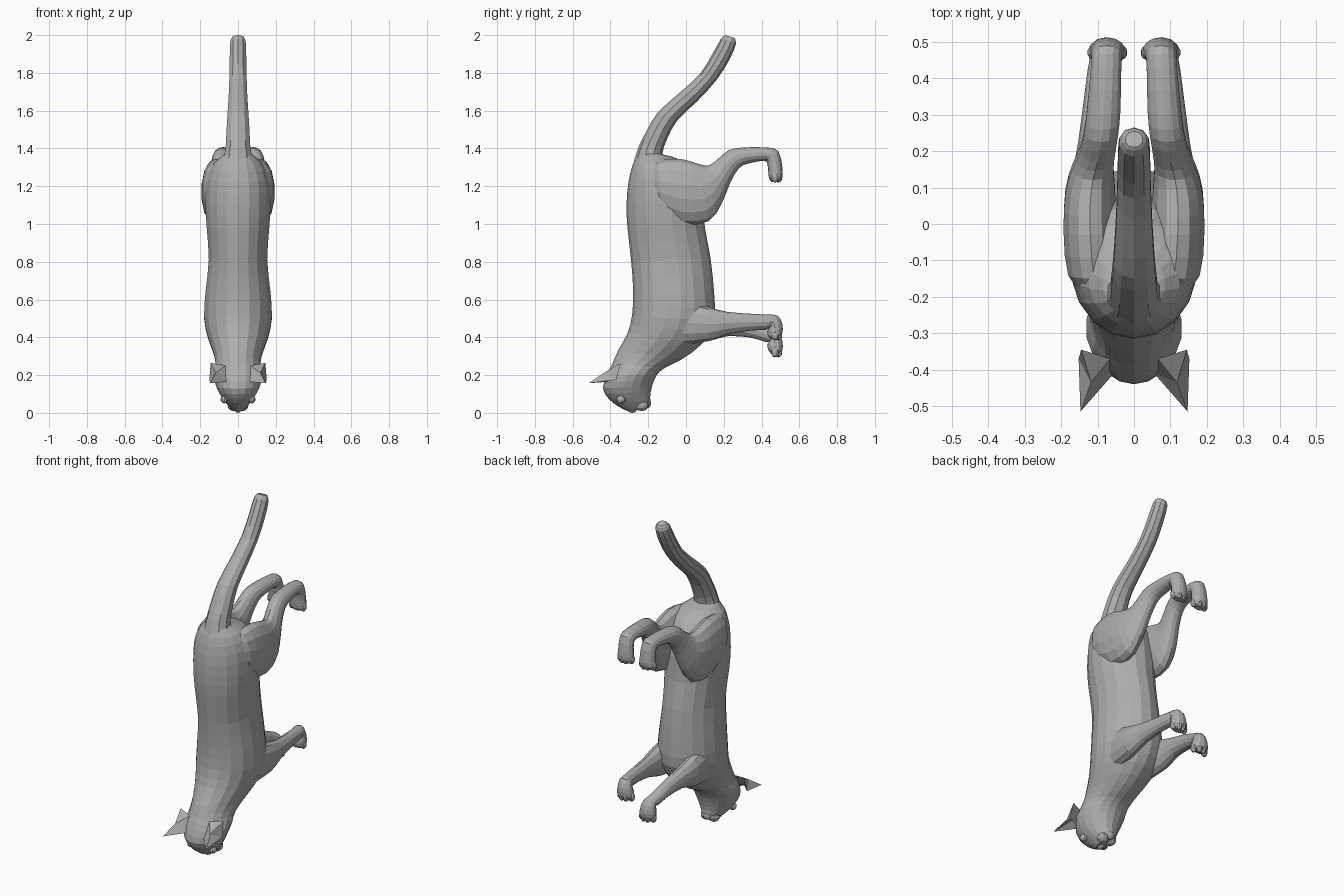
import bpy, bmesh, math
from mathutils import Vector

grey = bpy.data.materials.new("grey_fur")
grey.diffuse_color = (0.42, 0.42, 0.42, 1)


def finish(name, bm):
    bmesh.ops.recalc_face_normals(bm, faces=bm.faces)
    me = bpy.data.meshes.new(name)
    bm.to_mesh(me)
    bm.free()
    me.materials.append(grey)
    ob = bpy.data.objects.new(name, me)
    bpy.context.collection.objects.link(ob)
    return ob


def refine(rings):
    """Insert one smooth in-between ring per gap."""
    out = []
    for i in range(len(rings) - 1):
        p0, p1 = rings[max(i - 1, 0)], rings[i]
        p2, p3 = rings[i + 1], rings[min(i + 2, len(rings) - 1)]
        out.append(p1)
        out.append(tuple((9 * (b + c) - a - d) / 16 for a, b, c, d in zip(p0, p1, p2, p3)))
    return out + [rings[-1]]


def loft(name, rings, sides=14, sx=1):
    """Skin oval rings; each is (y, z) of one edge, (y, z) of the other, centre x, half width."""
    bm = bmesh.new()
    loops = []
    for ya, za, yb, zb, x, w in refine(rings):
        mid = Vector((sx * x, (ya + yb) / 2, (za + zb) / 2))
        half = Vector((0, (ya - yb) / 2, (za - zb) / 2))
        loops.append([bm.verts.new(mid + half * math.cos(t) + Vector((w * math.sin(t), 0, 0)))
                      for t in (2 * math.pi * k / sides for k in range(sides))])
    for a, b in zip(loops, loops[1:]):
        for k in range(sides):
            j = (k + 1) % sides
            bm.faces.new((a[k], a[j], b[j], b[k]))
    bm.faces.new(loops[0])
    bm.faces.new(loops[-1])
    return finish(name, bm)


def blob(name, centre, size):
    bm = bmesh.new()
    bmesh.ops.create_uvsphere(bm, u_segments=10, v_segments=6, radius=1)
    bmesh.ops.scale(bm, vec=size, verts=bm.verts)
    bmesh.ops.translate(bm, vec=centre, verts=bm.verts)
    return finish(name, bm)


# Torso, neck and head: rump at the top, muzzle at the bottom
body = [
    (-.24, 1.40, -.11, 1.365, .05), (-.28, 1.32, -.03, 1.34, .125),
    (-.305, 1.22, .05, 1.27, .165), (-.315, 1.10, .09, 1.12, .175),
    (-.31, .98, .10, .98, .168), (-.29, .80, .13, .82, .157),
    (-.28, .65, .15, .62, .175), (-.285, .52, .15, .48, .182),
    (-.31, .42, .09, .37, .16), (-.36, .33, -.02, .285, .128),
    (-.39, .26, -.11, .24, .122), (-.42, .20, -.155, .20, .133),
    (-.44, .13, -.18, .14, .115), (-.41, .075, -.19, .085, .085),
    (-.36, .035, -.19, .05, .055), (-.31, .01, -.22, .02, .03)]
loft("body_and_head", [(a, b, c, d, 0, w) for a, b, c, d, w in body], 18)

# Tail
tail = [
    (-.285, 1.30, -.10, 1.33, .09), (-.25, 1.41, -.125, 1.37, .07),
    (-.21, 1.49, -.10, 1.45, .065), (-.15, 1.59, -.045, 1.55, .059),
    (-.04, 1.69, .06, 1.65, .052), (.07, 1.79, .16, 1.76, .048),
    (.14, 1.90, .23, 1.87, .046), (.185, 1.98, .265, 1.955, .042),
    (.21, 2.0, .255, 1.985, .025)]
loft("tail", [(a, b, c, d, 0, w) for a, b, c, d, w in tail], 10)

hind = [
    (-.21, 1.28, -.20, 1.12, .09, .04), (-.15, 1.335, -.13, 1.06, .11, .072),
    (-.03, 1.345, -.02, 1.0, .12, .075), (.06, 1.32, .12, 1.015, .12, .07),
    (.12, 1.31, .19, 1.11, .113, .058), (.17, 1.345, .235, 1.22, .10, .05),
    (.225, 1.39, .28, 1.295, .09, .048), (.30, 1.405, .33, 1.32, .083, .047),
    (.43, 1.405, .41, 1.335, .077, .043), (.49, 1.385, .43, 1.32, .075, .043),
    (.51, 1.30, .435, 1.28, .073, .047), (.51, 1.25, .44, 1.24, .073, .05),
    (.495, 1.225, .455, 1.222, .073, .035)]
fore = [
    (-.02, .60, -.02, .36, .105, .06), (.12, .56, .12, .38, .115, .055),
    (.22, .535, .22, .415, .11, .044), (.34, .525, .34, .435, .10, .038),
    (.43, .52, .42, .44, .09, .037), (.485, .515, .44, .45, .08, .04),
    (.51, .47, .43, .43, .077, .047), (.51, .42, .435, .405, .075, .05),
    (.49, .39, .45, .39, .075, .035)]


def lowered(y, z):
    """One foreleg reaches lower towards its paw."""
    return z - .09 * min(max((y - .1) / .38, 0), 1) ** 2


for sx, side in ((1, "right"), (-1, "left")):
    # Legs
    loft(side + "_hind_leg", hind, 14, sx)
    legs = fore if sx > 0 else [(a, lowered(a, b), c, lowered(c, d), x, w)
                                for a, b, c, d, x, w in fore]
    loft(side + "_foreleg", legs, 12, sx)

    # Toes
    for limb, z in (("hind", 1.245), ("fore", .41 if sx > 0 else .32)):
        for k in range(4):
            off = (k - 1.5) * .026
            y = .492 - 14 * off * off
            blob(f"{side}_{limb}_toe_{k + 1}", (sx * .073 + off, y, z), (.016, .02, .026))

    # Ear: a pointed shell with a hollow front
    bm = bmesh.new()
    tip, inner, outer, back, root, hollow = [
        bm.verts.new((sx * x, y, z)) for x, y, z in (
            (.147, -.515, .157), (.055, -.41, .165), (.152, -.37, .175),
            (.145, -.345, .265), (.065, -.37, .25), (.108, -.40, .195))]
    ridge = bm.verts.new((sx * .118, -.435, .212))
    for f in ((tip, inner, hollow), (tip, hollow, outer), (tip, outer, ridge),
              (outer, back, ridge), (back, root, ridge), (root, inner, ridge),
              (inner, tip, ridge), (inner, root, back, outer, hollow)):
        bm.faces.new(f)
    finish(side + "_ear", bm)

    # Eye, brow and cheek
    blob(side + "_eye", (sx * .072, -.345, .072), (.022, .026, .022))
    blob(side + "_cheek", (sx * .025, -.235, .04), (.032, .038, .03))

# Nose and chin
blob("nose", (0, -.285, .018), (.018, .025, .018))
blob("chin", (0, -.205, .05), (.028, .02, .025))
